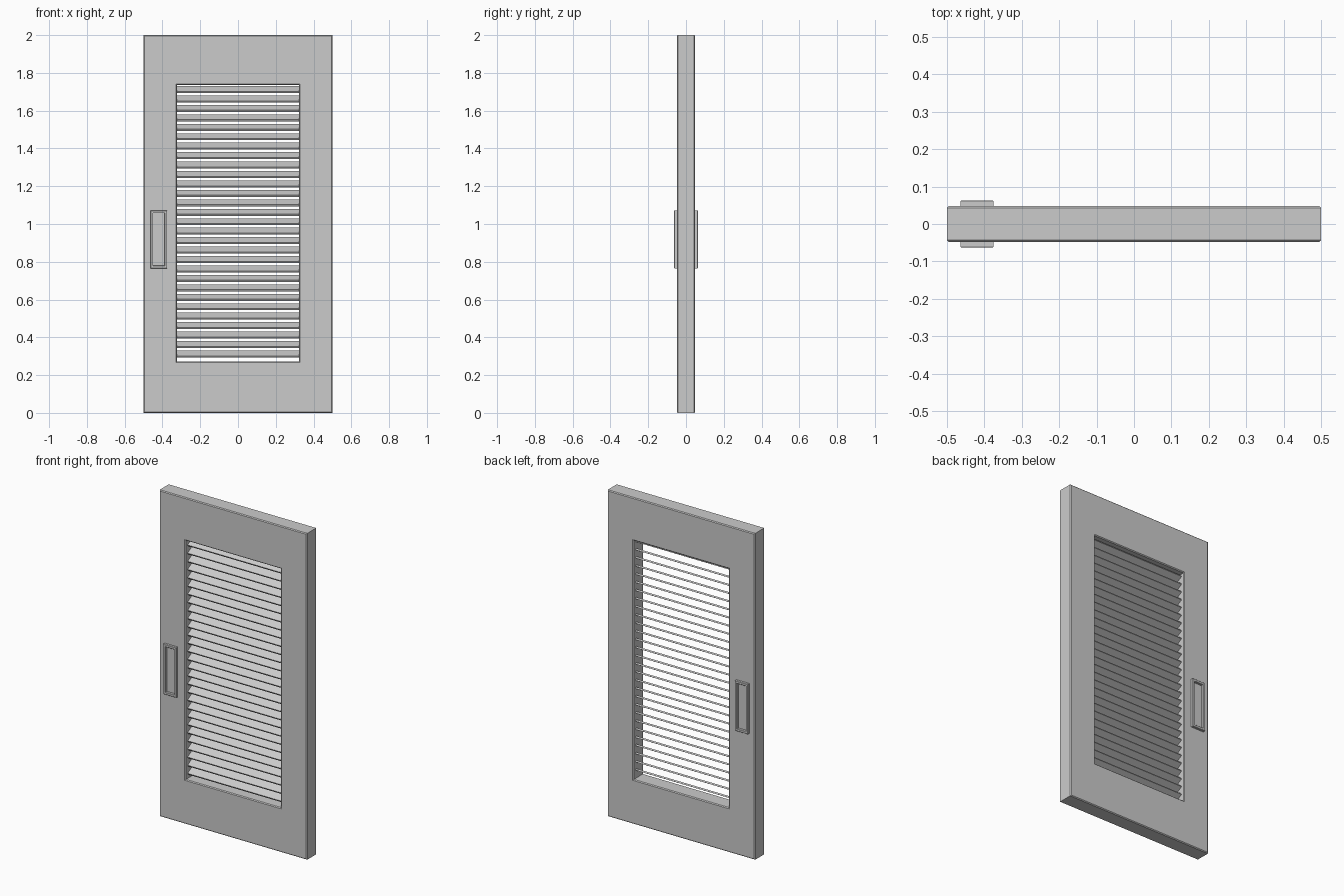
import bpy, bmesh, math
from mathutils import Matrix

if "Cube" in bpy.data.objects:
    bpy.data.objects.remove(bpy.data.objects["Cube"])


def add_object(name, bm):
    bmesh.ops.recalc_face_normals(bm, faces=bm.faces[:])
    mesh = bpy.data.meshes.new(name)
    bm.to_mesh(mesh)
    bm.free()
    ob = bpy.data.objects.new(name, mesh)
    bpy.context.collection.objects.link(ob)
    return ob


def frame(name, outer, inner, y0, y1, c):
    """Chamfered mitred ring; outer and inner are (x0, x1, z0, z1)."""
    profile = [(outer, c, y0), (outer, 0, y0 + c), (outer, 0, y1 - c), (outer, c, y1),
               (inner, -c, y1), (inner, 0, y1 - c), (inner, 0, y0 + c), (inner, -c, y0)]
    bm = bmesh.new()
    loops = []
    for (x0, x1, z0, z1), d, y in profile:
        corners = [(x0 + d, z0 + d), (x1 - d, z0 + d), (x1 - d, z1 - d), (x0 + d, z1 - d)]
        loops.append([bm.verts.new((x, y, z)) for x, z in corners])
    for i, a in enumerate(loops):
        b = loops[(i + 1) % len(loops)]
        for j in range(4):
            k = (j + 1) % 4
            bm.faces.new((a[j], a[k], b[k], b[j]))
    return add_object(name, bm)


# Door frame with louvre opening
T = 0.048
frame("door_frame", (-0.5, 0.5, 0, 2), (-0.323, 0.323, 0.272, 1.737), -T, T, 0.005)

# Tilted slats, low edge at the front
for i in range(29):
    bm = bmesh.new()
    bmesh.ops.create_cube(bm, size=1)
    m = (Matrix.Translation((0, 0, 0.312 + 0.05 * i))
         @ Matrix.Rotation(math.radians(30), 4, 'X')
         @ Matrix.Diagonal((0.65, 0.056, 0.010, 1)))
    bmesh.ops.transform(bm, matrix=m, verts=bm.verts[:])
    add_object(f"slat_{i + 1:02d}", bm)

# Recessed pull plates on both faces
plate = (-0.463, -0.375, 0.765, 1.072)
recess = (-0.449, -0.389, 0.780, 1.057)
frame("front_pull", plate, recess, -0.063, -T + 0.004, 0.002)
frame("back_pull", plate, recess, T - 0.004, 0.063, 0.002)
